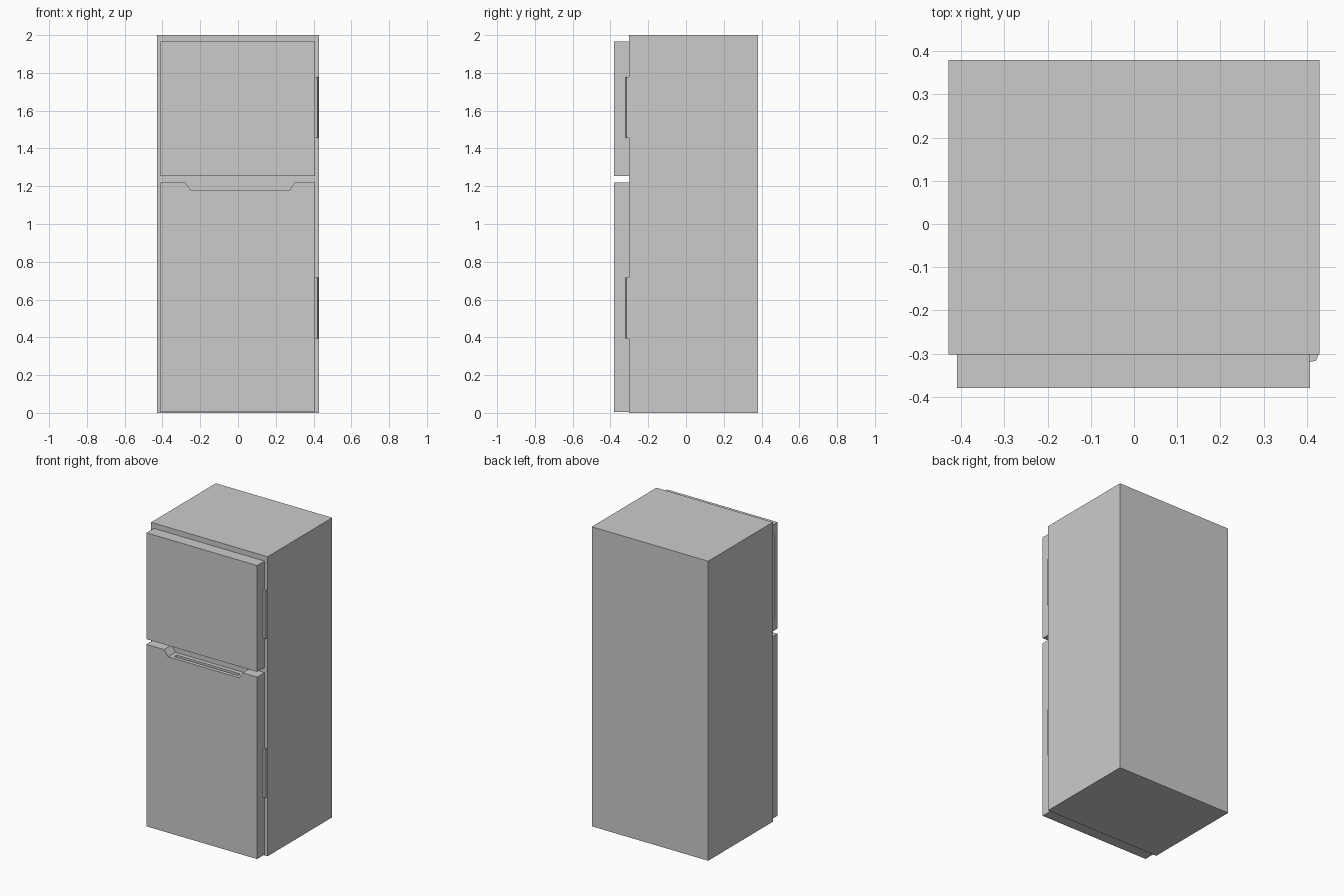
import bpy, bmesh
from mathutils import Vector

if "Cube" in bpy.data.objects:
    bpy.data.objects.remove(bpy.data.objects["Cube"])


def prism(name, profile, direction):
    """Extrude a closed 3D outline along a vector."""
    bm = bmesh.new()
    face = bm.faces.new([bm.verts.new(p) for p in profile])
    ext = bmesh.ops.extrude_face_region(bm, geom=[face])
    verts = [g for g in ext["geom"] if isinstance(g, bmesh.types.BMVert)]
    bmesh.ops.translate(bm, verts=verts, vec=Vector(direction))
    bmesh.ops.recalc_face_normals(bm, faces=bm.faces)
    mesh = bpy.data.meshes.new(name)
    bm.to_mesh(mesh)
    bm.free()
    obj = bpy.data.objects.new(name, mesh)
    bpy.context.collection.objects.link(obj)
    return obj


def box(name, x0, x1, y0, y1, z0, z1):
    return prism(name, [(x0, y0, z0), (x1, y0, z0), (x1, y1, z0), (x0, y1, z0)],
                 (0, 0, z1 - z0))


def cut(obj, cutter):
    mod = obj.modifiers.new("pocket", 'BOOLEAN')
    mod.operation = 'DIFFERENCE'
    mod.solver = 'EXACT'
    mod.object = cutter
    cutter.hide_render = True
    cutter.display_type = 'WIRE'


FRONT, SEAM = -0.38, -0.302

# cabinet
box("cabinet", -0.43, 0.43, SEAM, 0.38, 0, 2)

# freezer door with a finger pocket in its left edge
freezer = box("freezer_door", -0.41, 0.407, FRONT, SEAM, 1.255, 1.965)
cut(freezer, box("freezer_pocket_cutter", -0.45, -0.385, -0.345, -0.32, 1.33, 1.89))

# fridge door with a notched top edge and a grip slot in the notch
outline = [(-0.41, 0.005), (0.407, 0.005), (0.407, 1.22), (0.30, 1.22),
           (0.275, 1.18), (-0.25, 1.18), (-0.28, 1.22), (-0.41, 1.22)]
fridge = prism("fridge_door", [(x, FRONT, z) for x, z in outline],
               (0, SEAM - FRONT, 0))
cut(fridge, box("fridge_slot_cutter", -0.222, 0.25, -0.355, -0.33, 1.14, 1.25))

# hinge covers on the right side, one per door
hinge = [(0.405, SEAM), (0.405, -0.32), (0.422, -0.316), (0.427, SEAM)]
for name, z0 in (("upper_hinge", 1.455), ("lower_hinge", 0.395)):
    prism(name, [(x, y, z0) for x, y in hinge], (0, 0, 0.323))
